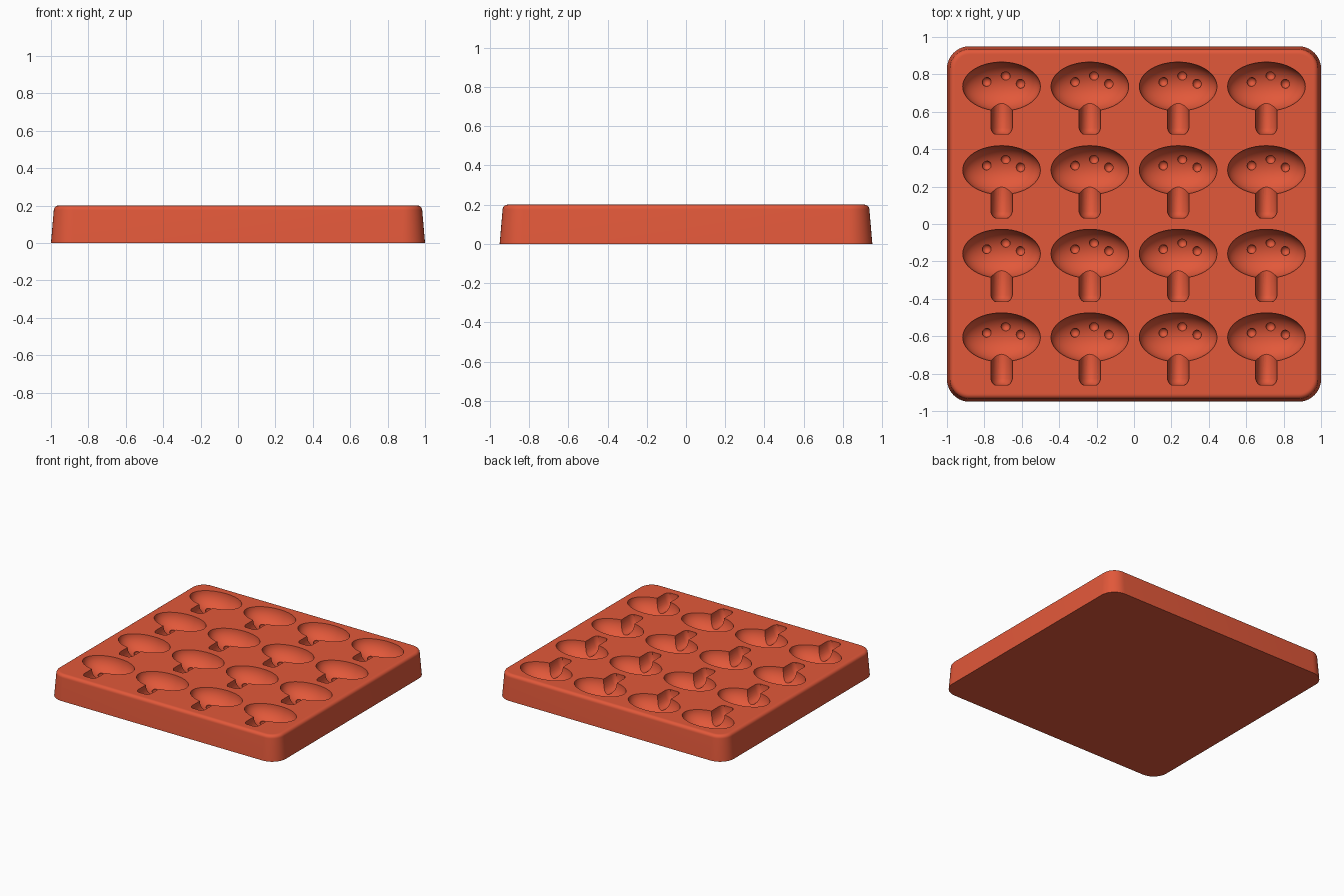
import bpy, bmesh, math
from mathutils import Matrix, Vector

if "Cube" in bpy.data.objects:
    bpy.data.objects.remove(bpy.data.objects["Cube"])

TOP = 0.2
CAP = Vector((0.208, 0.131, 0.13))        # cap hollow half sizes
STEM_WIDTH, STEM_DEPTH = 0.058, 0.094
CENTRES = [((i - 1.5) * 0.472, 0.735 - j * 0.447) for i in range(4) for j in range(4)]

red = bpy.data.materials.new("brick_red")
red.use_nodes = True
red.diffuse_color = (0.76, 0.098, 0.042, 1)
red.node_tree.nodes["Principled BSDF"].inputs["Base Color"].default_value = red.diffuse_color


def loft(bm, rings):
    """Skin a list of closed rings and cap both ends."""
    loops = [[bm.verts.new(p) for p in ring] for ring in rings]
    for a, b in zip(loops, loops[1:]):
        for k in range(len(a)):
            n = (k + 1) % len(a)
            bm.faces.new((a[k], a[n], b[n], b[k]))
    bm.faces.new(loops[0])
    bm.faces.new(loops[-1])


def make(name, bm):
    bmesh.ops.recalc_face_normals(bm, faces=bm.faces)
    mesh = bpy.data.meshes.new(name)
    bm.to_mesh(mesh)
    bm.free()
    mesh.materials.append(red)
    obj = bpy.data.objects.new(name, mesh)
    bpy.context.collection.objects.link(obj)
    return obj


def rounded_rect(inset, z, radius=0.12, steps=10):
    r = radius - inset
    points = []
    for quarter, (sx, sy) in enumerate(((1, 1), (-1, 1), (-1, -1), (1, -1))):
        for k in range(steps + 1):
            a = (quarter + k / steps) * math.pi / 2
            points.append((sx * (1 - radius) + r * math.cos(a),
                           sy * (0.95 - radius) + r * math.sin(a), z))
    return points


# Tapered tray with a rounded upper edge
bm = bmesh.new()
EDGE = 0.025
profile = [(0, 0)]
for k in range(7):
    a = k / 6 * math.pi / 2
    profile.append((0.015 + EDGE * (1 - math.cos(a)), TOP - EDGE + EDGE * math.sin(a)))
profile.append((0.045, TOP))
loft(bm, [rounded_rect(*p) for p in profile])
tray = make("mould_tray", bm)

# Mushroom cap hollows
bm = bmesh.new()
for x, y in CENTRES:
    bmesh.ops.create_uvsphere(bm, u_segments=48, v_segments=24, radius=1,
                              matrix=Matrix.Translation((x, y, TOP + 0.002)) @ Matrix.Diagonal((*CAP, 1)))
caps = make("cap_cutter", bm)

# Stem hollows with rounded ends
bm = bmesh.new()
for x, y in CENTRES:
    rings = []
    for dy, s in ((-0.255, 0.62), (-0.248, 0.78), (-0.238, 0.9), (-0.222, 1), (-0.01, 1)):
        rings.append([(x + s * STEM_WIDTH * math.cos(t), y + dy, TOP + 0.002 + s * STEM_DEPTH * math.sin(t))
                      for t in (k * math.tau / 32 for k in range(32))])
    loft(bm, rings)
stems = make("stem_cutter", bm)

# Small round dimples on the cap floor
bm = bmesh.new()
for x, y in CENTRES:
    for dx, dy in ((-0.08, 0.025), (0.022, 0.058), (0.102, 0.015)):
        depth = CAP.z * math.sqrt(1 - (dx / CAP.x) ** 2 - (dy / CAP.y) ** 2)
        bmesh.ops.create_uvsphere(bm, u_segments=16, v_segments=10, radius=0.025,
                                  matrix=Matrix.Translation((x + dx, y + dy, TOP - depth)))
spots = make("spot_cutter", bm)

# Carve the hollows out of the tray
bpy.ops.object.select_all(action='DESELECT')
bpy.context.view_layer.objects.active = tray
tray.select_set(True)
for cutter in (caps, stems, spots):
    cutter.hide_render = True
    mod = tray.modifiers.new(cutter.name, 'BOOLEAN')
    mod.operation, mod.solver, mod.object = 'DIFFERENCE', 'EXACT', cutter
    bpy.ops.object.modifier_apply(modifier=mod.name)
    bpy.data.objects.remove(cutter)

bpy.ops.object.shade_smooth_by_angle(angle=math.radians(35))
